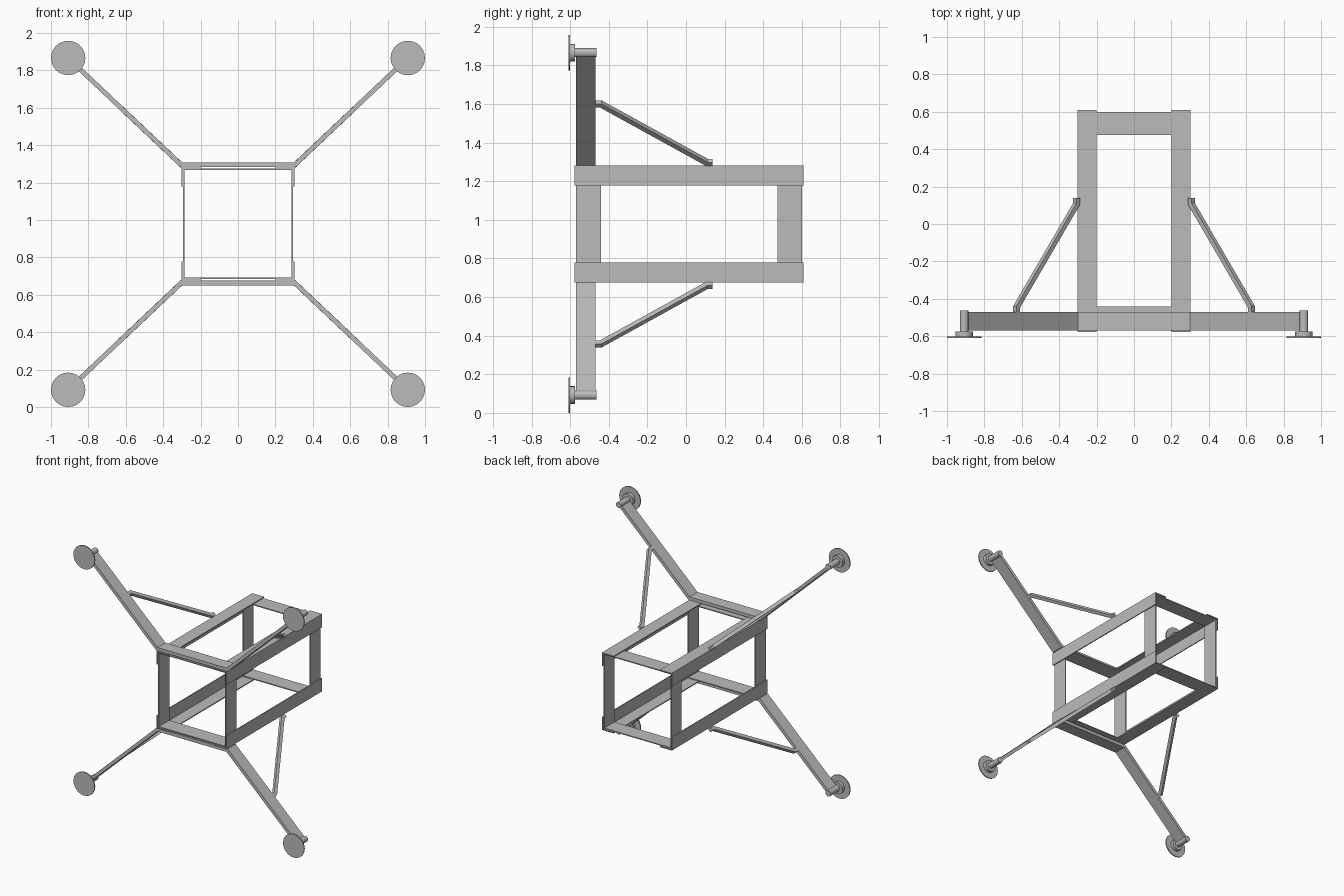
import bpy, bmesh, math
from mathutils import Vector, Matrix

cube = bpy.data.objects.get("Cube")
if cube:
    bpy.data.objects.remove(cube, do_unlink=True)

metal = bpy.data.materials.new("grey_metal")
metal.use_nodes = True
grey = (0.5, 0.5, 0.5, 1)
metal.diffuse_color = grey
metal.node_tree.nodes["Principled BSDF"].inputs["Base Color"].default_value = grey

MID = 0.983          # mirror height of the frame
HALF = 0.303         # half width and height of the frame
T = 0.008            # sheet thickness
SIDES = (("left", 1), ("right", -1))
LEVELS = (("upper", 1), ("lower", -1))


def finish(name, bm):
    bmesh.ops.recalc_face_normals(bm, faces=bm.faces)
    mesh = bpy.data.meshes.new(name)
    bm.to_mesh(mesh)
    bm.free()
    mesh.materials.append(metal)
    obj = bpy.data.objects.new(name, mesh)
    bpy.context.collection.objects.link(obj)
    return obj


def prism(name, outline, to_world, d0, d1):
    """Extrude a 2D outline from depth d0 to d1, placed by to_world(a, b, d)."""
    bm = bmesh.new()
    ends = [[bm.verts.new(to_world(a, b, d)) for a, b in outline] for d in (d0, d1)]
    for ring in ends:
        bm.faces.new(ring)
    n = len(outline)
    for i in range(n):
        j = (i + 1) % n
        bm.faces.new((ends[0][i], ends[0][j], ends[1][j], ends[1][i]))
    return finish(name, bm)


def thicken(path, width):
    """Outline of a 2D path with mitred bends."""
    pts = [Vector(p) for p in path]
    sides = ([], [])
    for i, p in enumerate(pts):
        before = (p - pts[i - 1]).normalized() if i else None
        after = (pts[i + 1] - p).normalized() if i < len(pts) - 1 else None
        d0, d1 = before or after, after or before
        n0, n1 = Vector((-d0.y, d0.x)), Vector((-d1.y, d1.x))
        off = (n0 + n1) * (width / 2 / (1 + n0.dot(n1)))
        sides[0].append(p + off)
        sides[1].append(p - off)
    return sides[0] + sides[1][::-1]


def box(name, x, y, z):
    rect = [(x[0], z[0]), (x[1], z[0]), (x[1], z[1]), (x[0], z[1])]
    return prism(name, rect, lambda a, b, d: (a, d, b), *y)


# Four L-section rails running front to back
section = [(HALF, HALF), (HALF, HALF - 0.103), (HALF - T, HALF - 0.103),
           (HALF - T, HALF - T), (HALF - 0.103, HALF - T), (HALF - 0.103, HALF)]
for side, sx in SIDES:
    for level, sz in LEVELS:
        prism(f"{level}_{side}_rail", section,
              lambda a, b, d: (sx * a, d, MID + sz * b), -0.578, 0.609)

# Flat posts and cross plates at the front and back, inside the rails
inner, outer = HALF - 2 * T, HALF - T
for end, y in (("front", (-0.57, -0.441)), ("back", (0.475, 0.6))):
    for side, s in SIDES:
        box(f"{end}_{side}_post", sorted((s * inner, s * outer)), y,
            (MID - outer, MID + outer))
    for level, s in LEVELS:
        box(f"{end}_{level}_cross_plate", (-outer, outer), y,
            sorted((MID + s * inner, MID + s * outer)))

# Bent leg straps, one above and one below the frame
bend, foot = Vector((0.304, 0.316)), Vector((0.908, 0.887))
along = (foot - bend).normalized()
tip = foot - along * 0.02
strap = thicken([(-tip.x, tip.y), (-bend.x, bend.y), bend, tip], 0.025)
for level, sz in LEVELS:
    prism(f"{level}_leg_strap", strap,
          lambda a, b, d: (a, d, MID + sz * b), -0.57, -0.47)

# Braces in the plane of each leg, with short bent ends
brace = thicken([(0.445, -0.472), (0.445, -0.442), (0.004, 0.108), (0.004, 0.138)], 0.026)
across = Vector((-along.y, along.x))


def disc(name, x, z, radius, y0, y1, count):
    bm = bmesh.new()
    bmesh.ops.create_cone(bm, cap_ends=True, segments=count, radius1=radius,
                          radius2=radius, depth=y1 - y0,
                          matrix=Matrix.Translation((x, (y0 + y1) / 2, z))
                          @ Matrix.Rotation(math.pi / 2, 4, "X"))
    return finish(name, bm)


for side, sx in SIDES:
    for level, sz in LEVELS:
        def place(a, b, d):
            p = bend + along * a + across * d
            return (sx * p.x, b, MID + sz * p.y)
        prism(f"{level}_{side}_brace", brace, place, -0.013, 0.013)

        # Foot: pin, hub and round pad
        x, z = sx * foot.x, MID + sz * foot.y
        disc(f"{level}_{side}_foot_pin", x, z, 0.023, -0.578, -0.463, 16)
        disc(f"{level}_{side}_foot_hub", x, z, 0.046, -0.602, -0.575, 24)
        disc(f"{level}_{side}_foot_pad", x, z, 0.092, -0.609, -0.601, 24)

# Rest the lowest pads on the ground
low = min(v.co.z for o in bpy.data.objects if o.name.endswith("foot_pad")
          for v in o.data.vertices)
for o in bpy.data.objects:
    if o.type == "MESH" and metal.name in o.data.materials:
        o.data.transform(Matrix.Translation((0, 0, -low)))
